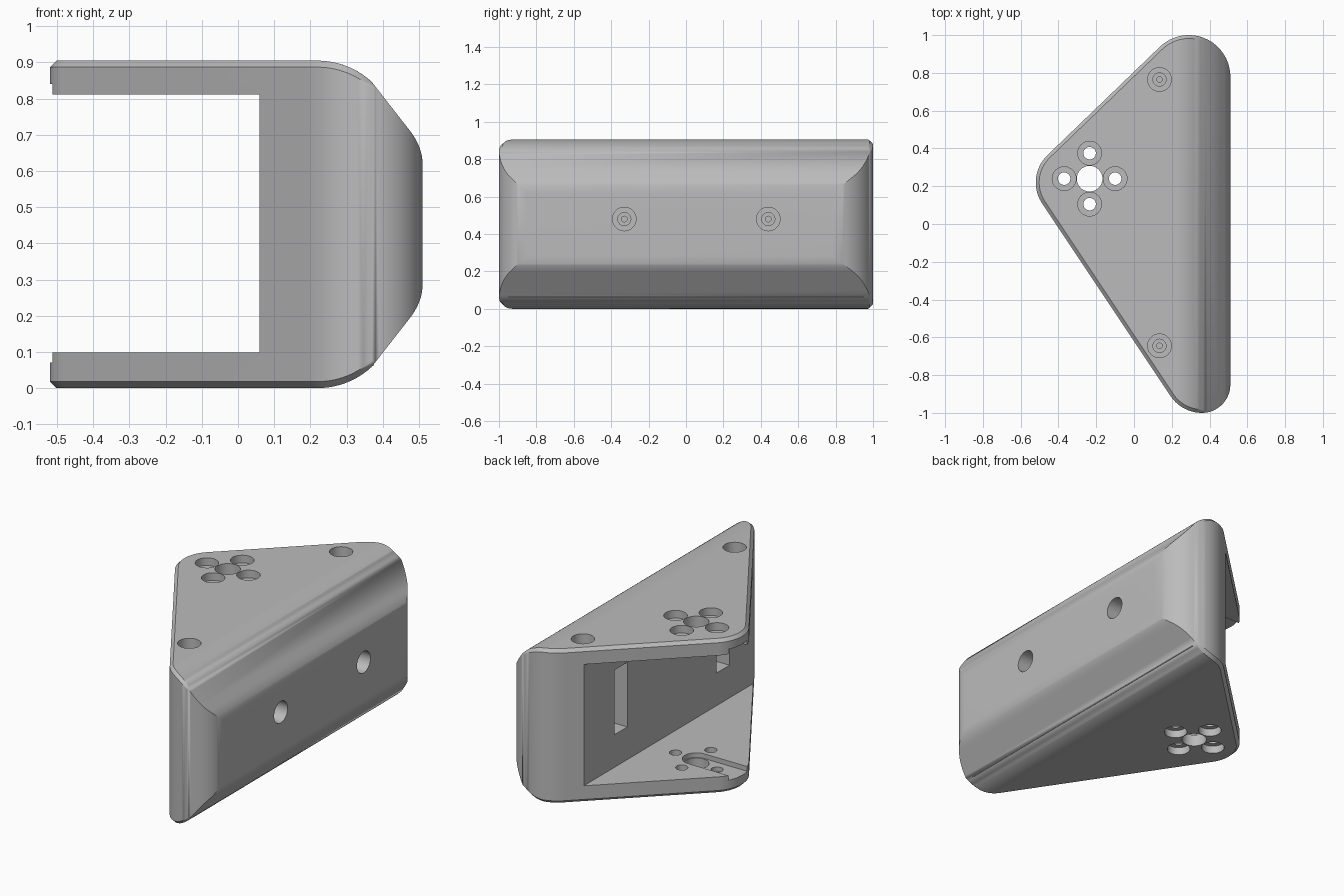
import bpy, bmesh, math
from mathutils import Matrix, Vector

if "Cube" in bpy.data.objects:
    bpy.data.objects.remove(bpy.data.objects["Cube"])

HEIGHT = 0.905
CHAMFER = 0.018

grey = bpy.data.materials.new("plain_grey")
grey.use_nodes = True
grey.diffuse_color = (0.5, 0.5, 0.5, 1)
grey.node_tree.nodes["Principled BSDF"].inputs["Base Color"].default_value = (0.5, 0.5, 0.5, 1)


def make_object(name, bm):
    bmesh.ops.recalc_face_normals(bm, faces=bm.faces[:])
    mesh = bpy.data.meshes.new(name)
    bm.to_mesh(mesh)
    bm.free()
    mesh.materials.append(grey)
    obj = bpy.data.objects.new(name, mesh)
    bpy.context.collection.objects.link(obj)
    return obj


def box(name, low, high):
    low, high = Vector(low), Vector(high)
    bm = bmesh.new()
    bmesh.ops.create_cube(bm, size=1, matrix=Matrix.Translation((low + high) / 2)
                          @ Matrix.Diagonal((*(high - low), 1)))
    return make_object(name, bm)


def rod(name, start, end, radius):
    start, end = Vector(start), Vector(end)
    axis = end - start
    turn = axis.to_track_quat("Z", "Y").to_matrix().to_4x4()
    bm = bmesh.new()
    bmesh.ops.create_cone(bm, cap_ends=True, segments=32, radius1=radius, radius2=radius,
                          depth=axis.length, matrix=Matrix.Translation((start + end) / 2) @ turn)
    return make_object(name, bm)


def cut(body, cutter):
    mod = body.modifiers.new("cut", "BOOLEAN")
    mod.operation = "DIFFERENCE"
    mod.solver = "EXACT"
    mod.object = cutter
    bpy.context.view_layer.objects.active = body
    bpy.ops.object.modifier_apply(modifier=mod.name)
    bpy.data.objects.remove(cutter)


def arc(cx, cy, radius, start, end, steps):
    for i in range(steps + 1):
        a = math.radians(start + (end - start) * i / steps)
        yield Vector((cx, cy)), Vector((math.cos(a), math.sin(a))), radius


def top_height(x):
    # Side profile: flat, rounded shoulder, slope, rounded nose
    if x < 0.22:
        return HEIGHT
    if x < 0.37:
        return HEIGHT - 0.22 + math.sqrt(0.22 ** 2 - (x - 0.22) ** 2)
    if x < 0.48:
        return 0.846 - 1.28 * (x - 0.37)
    return 0.62 + 0.085 * math.sqrt(max(0, 1 - (x - 0.48) / 0.03))


# Bracket body: rounded triangular outline under the shoulder profile
outline = [*arc(0.36, -0.85, 0.15, 0, -90, 24), *arc(0.36, -0.8, 0.2, -90, -147, 14),
           *arc(-0.32, 0.22, 0.2, 213, 135, 20), *arc(0.29, 0.78, 0.22, 135, 0, 36)]
bm = bmesh.new()
for centre, way, radius in outline:
    outer = centre + way * radius
    inset = CHAMFER if outer.x < 0.37 else 0
    inner = centre + way * (radius - inset)
    for p, drop in ((outer, inset), (inner, 0)):
        z = top_height(p.x) - drop
        bm.verts.new((p.x, p.y, z))
        bm.verts.new((p.x, p.y, HEIGHT - z))
bmesh.ops.remove_doubles(bm, verts=bm.verts[:], dist=0.0005)
hull = bmesh.ops.convex_hull(bm, input=bm.verts[:])
loose = [v for v in bm.verts if not v.link_faces]
bmesh.ops.delete(bm, geom=loose, context="VERTS")
bmesh.ops.dissolve_limit(bm, angle_limit=math.radians(0.4), verts=bm.verts[:], edges=bm.edges[:])
body = make_object("bracket_body", bm)

# Open gap between the two plates
cut(body, box("gap_cutter", (-1, -1.2, 0.098), (0.06, 1.2, 0.812)))

# Recessed channel in the inner plate faces, running out of the tip
px, py = -0.235, 0.24
cut(body, box("channel_cutter", (-0.8, py - 0.075, 0.07), (px, py + 0.075, 0.84)))
cut(body, rod("channel_end_cutter", (px, py, 0.07), (px, py, 0.84), 0.075))

# Centre hole and four counterbored screw holes through both plates
cut(body, rod("centre_cutter", (px, py, -0.1), (px, py, 1), 0.068))
for dx, dy in ((0.135, 0), (-0.135, 0), (0, 0.135), (0, -0.135)):
    x, y = px + dx, py + dy
    cut(body, rod("screw_cutter", (x, y, -0.1), (x, y, 1), 0.033))
    cut(body, rod("lower_bore_cutter", (x, y, -0.1), (x, y, 0.045), 0.063))
    cut(body, rod("upper_bore_cutter", (x, y, HEIGHT - 0.045), (x, y, 1), 0.063))

# Blind stepped holes in the top and in the side face
for radius, depth in ((0.063, 0.1), (0.035, 0.22), (0.015, 0.25)):
    for y in (0.765, -0.645):
        cut(body, rod("top_cutter", (0.135, y, HEIGHT - depth), (0.135, y, 1), radius))
    for y in (0.44, -0.33):
        cut(body, rod("side_cutter", (0.51 - depth, y, 0.48), (0.6, y, 0.48), radius))

# Upright slots in the inner wall
for y in (0.52, -0.43):
    cut(body, box("slot_cutter", (0, y - 0.06, 0.29), (0.2, y + 0.06, 0.67)))

# Thin lip along the lower shoulder
lip = box("lower_lip", (0.355, -0.95, 0.061), (0.374, 0.95, 0.077))

bpy.ops.object.select_all(action="DESELECT")
body.select_set(True)
bpy.context.view_layer.objects.active = body
bpy.ops.object.shade_smooth_by_angle(angle=math.radians(25))
